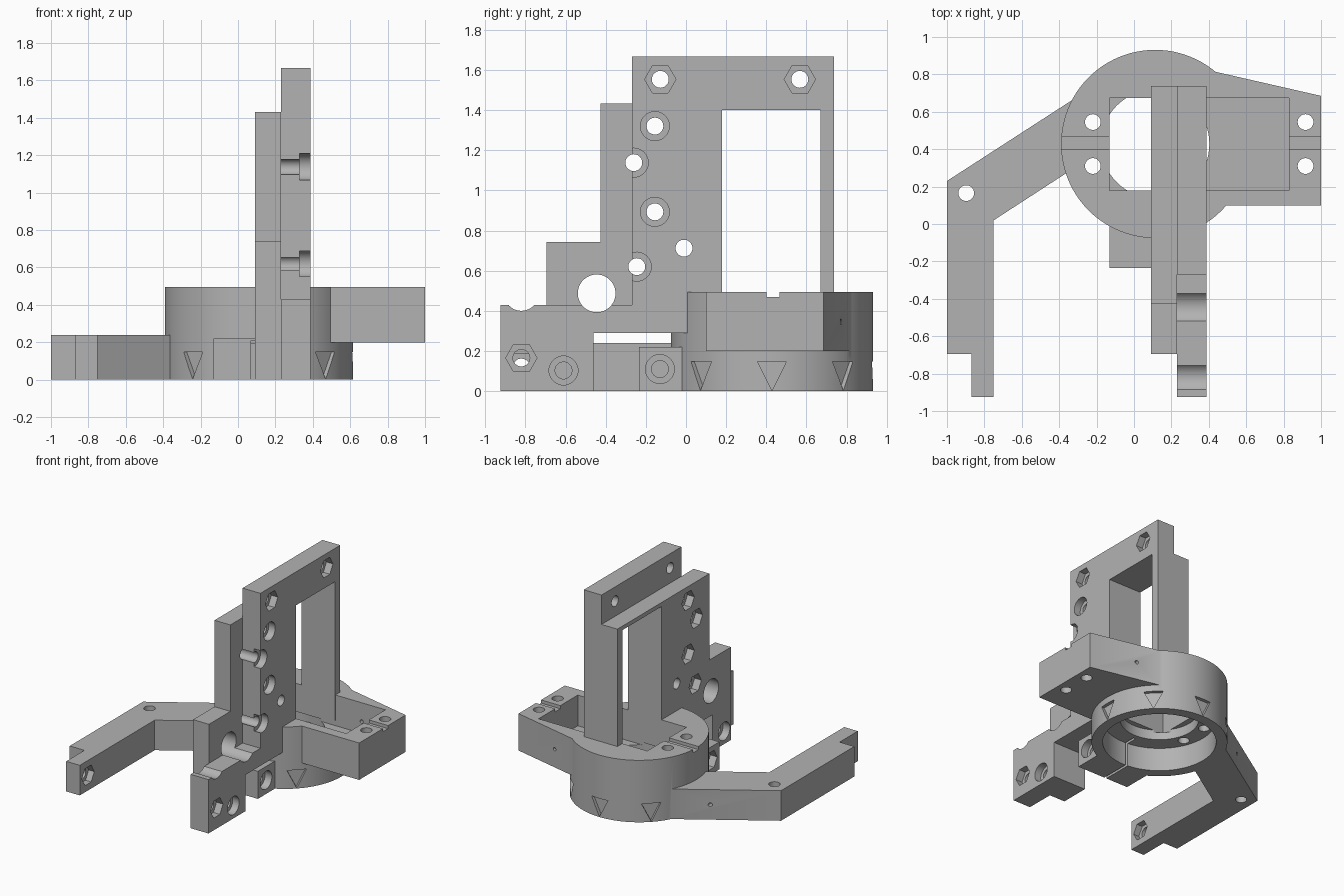
import bpy, bmesh, math
from mathutils import Matrix

cube = bpy.data.objects.get("Cube")
if cube:
    bpy.data.objects.remove(cube, do_unlink=True)

grey = bpy.data.materials.new("plain grey")
grey.use_nodes = True
grey.diffuse_color = (0.45, 0.45, 0.45, 1)
grey.node_tree.nodes["Principled BSDF"].inputs["Base Color"].default_value = (0.45, 0.45, 0.45, 1)


def prism(name, pts, axis, lo, hi):
    """Extrude a 2D outline along the x, y or z axis."""
    place = {"x": lambda p, h: (h, p[0], p[1]),
             "y": lambda p, h: (p[0], h, p[1]),
             "z": lambda p, h: (p[0], p[1], h)}[axis]
    bm = bmesh.new()
    low = [bm.verts.new(place(p, lo)) for p in pts]
    high = [bm.verts.new(place(p, hi)) for p in pts]
    bm.faces.new(low)
    bm.faces.new(high)
    for i in range(len(pts)):
        j = (i + 1) % len(pts)
        bm.faces.new((low[i], low[j], high[j], high[i]))
    bmesh.ops.recalc_face_normals(bm, faces=bm.faces)
    mesh = bpy.data.meshes.new(name)
    bm.to_mesh(mesh)
    bm.free()
    mesh.materials.append(grey)
    ob = bpy.data.objects.new(name, mesh)
    bpy.context.collection.objects.link(ob)
    return ob


def rect(a0, a1, b0, b1):
    return [(a0, b0), (a1, b0), (a1, b1), (a0, b1)]


def ngon(c, r, n=40):
    return [(c[0] + r * math.cos(2 * math.pi * i / n),
             c[1] + r * math.sin(2 * math.pi * i / n)) for i in range(n)]


def combine(ob, other, operation="DIFFERENCE"):
    """Boolean the second object into the first and discard it."""
    mod = ob.modifiers.new("bool", "BOOLEAN")
    mod.operation = operation
    mod.solver = "EXACT"
    mod.object = other
    bpy.context.view_layer.objects.active = ob
    bpy.ops.object.modifier_apply(modifier=mod.name)
    bpy.data.objects.remove(other, do_unlink=True)


def cut(ob, pts, axis, lo, hi):
    combine(ob, prism("cutter", pts, axis, lo, hi))


def finish(ob):
    bpy.ops.object.select_all(action="DESELECT")
    ob.select_set(True)
    bpy.context.view_layer.objects.active = ob
    bpy.ops.object.shade_smooth_by_angle(angle=math.radians(30))


HOLE, BORE, HEX = 0.042, 0.072, 0.078
CENTRE = (0.113, 0.428)
RADIUS = 0.503

# Ring base with side block, bent arm and clamp ears
base = prism("ring_base", ngon(CENTRE, RADIUS, 96), "z", 0, 0.495)
block = [(0.3, 0.845), (0.43, 0.815), (1, 0.685), (1, 0.1), (0.3, 0.1)]
arm = [(-0.2, 0.747), (-1, 0.23), (-1, -0.695), (-0.87, -0.695), (-0.87, -0.925),
       (-0.75, -0.925), (-0.75, 0.02), (-0.2, 0.377)]
combine(base, prism("side_block", block, "z", 0.2, 0.495), "UNION")
combine(base, prism("bent_arm", arm, "z", 0, 0.24), "UNION")
combine(base, prism("clamp_ears", rect(-0.13, 0.34, -0.235, 0.1), "z", 0, 0.22), "UNION")

# Lower bore, centre opening, top pocket, wire groove and clamp slit
cut(base, ngon(CENTRE, 0.42, 80), "z", -0.1, 0.19)
cut(base, ngon(CENTRE, 0.29, 64), "z", 0.1, 0.27)
cut(base, rect(-0.13, 0.83, 0.18, 0.675), "z", 0.25, 0.7)
cut(base, rect(-1.2, 1.2, 0.4, 0.465), "z", 0.47, 0.7)
cut(base, rect(0.07, 0.09, -0.4, 0.1), "z", -0.1, 0.21)

# Vertical screw holes
for x in (-0.22, 0.917):
    for y in (0.31, 0.545):
        cut(base, ngon((x, y), HOLE), "z", -0.1, 0.7)
cut(base, ngon((-0.897, 0.165), HOLE), "z", -0.1, 0.4)

# Clamp screw: round recess on one ear, nut recess on the other
clamp = (-0.13, 0.11)
cut(base, ngon(clamp, HOLE), "x", -0.3, 0.5)
cut(base, ngon(clamp, BORE), "x", 0.28, 0.5)
cut(base, ngon(clamp, HEX, 6), "x", -0.3, -0.07)

# Arm tip screw hole with nut recess
cut(base, ngon((-0.82, 0.12), HOLE), "x", -1.2, -0.6)
cut(base, ngon((-0.82, 0.12), HEX, 6), "x", -0.8, -0.6)

# Tiny pin holes in the block and the arm
cut(base, ngon((0.62, 0.345), 0.014, 16), "y", 0.6, 0.9)
cut(base, ngon((-0.57, 0.12), 0.014, 16), "y", 0.4, 0.7)

# Triangular marks engraved around the ring, skipping the arm and ears
for step in (-3, -1, 0, 1, 2, 3):
    mark = prism("cutter", [(-0.072, 0.148), (0.072, 0.148), (0, 0.003)], "x", 0.475, 0.6)
    mark.data.transform(Matrix.Translation((*CENTRE, 0)) @ Matrix.Rotation(step * math.pi / 4, 4, "Z"))
    combine(base, mark)
finish(base)

# Upright plates share the window frame outline
frame = [(-0.46, 0), (-0.46, 0.29), (0.18, 0.29), (0.18, 1.4), (0.67, 1.4), (0.67, 0.29), (0.737, 0.29)]
tall = prism("tall_plate", [(-0.925, 0)] + frame +
             [(0.737, 1.667), (-0.27, 1.667), (-0.27, 0.43), (-0.925, 0.43)], "x", 0.23, 0.387)
short = prism("short_plate", [(-0.695, 0)] + frame +
              [(0.737, 1.432), (-0.425, 1.432), (-0.425, 0.742), (-0.695, 0.742)], "x", 0.09, 0.23)

# Screws through both plates: round recess outside, nut recess inside
for c in ((-0.155, 1.32), (-0.26, 1.138), (-0.155, 0.893), (-0.245, 0.62)):
    cut(tall, ngon(c, HOLE), "x", 0, 0.5)
    cut(tall, ngon(c, BORE), "x", 0.33, 0.5)
    cut(short, ngon(c, HOLE), "x", 0, 0.5)
    cut(short, ngon(c, HEX, 6), "x", 0, 0.15)

# Lower front screw, plain hole and large cable hole in both plates
for plate in (tall, short):
    cut(plate, ngon((-0.61, 0.103), HOLE), "x", 0, 0.5)
    cut(plate, ngon((-0.01, 0.712), HOLE), "x", 0, 0.5)
    cut(plate, ngon((-0.445, 0.487), 0.094, 48), "x", 0, 0.5)
cut(tall, ngon((-0.61, 0.103), BORE), "x", 0.33, 0.5)
cut(short, ngon((-0.61, 0.103), BORE), "x", 0, 0.15)

# Nut pockets of the tall plate and the notch on its toe
for c in ((-0.128, 1.553), (0.567, 1.553), (-0.82, 0.165)):
    cut(tall, ngon(c, HOLE), "x", 0, 0.5)
    cut(tall, ngon(c, HEX, 6), "x", 0.33, 0.5)
cut(tall, ngon((-0.82, 0.485), 0.085), "x", 0, 0.5)
finish(tall)
finish(short)
